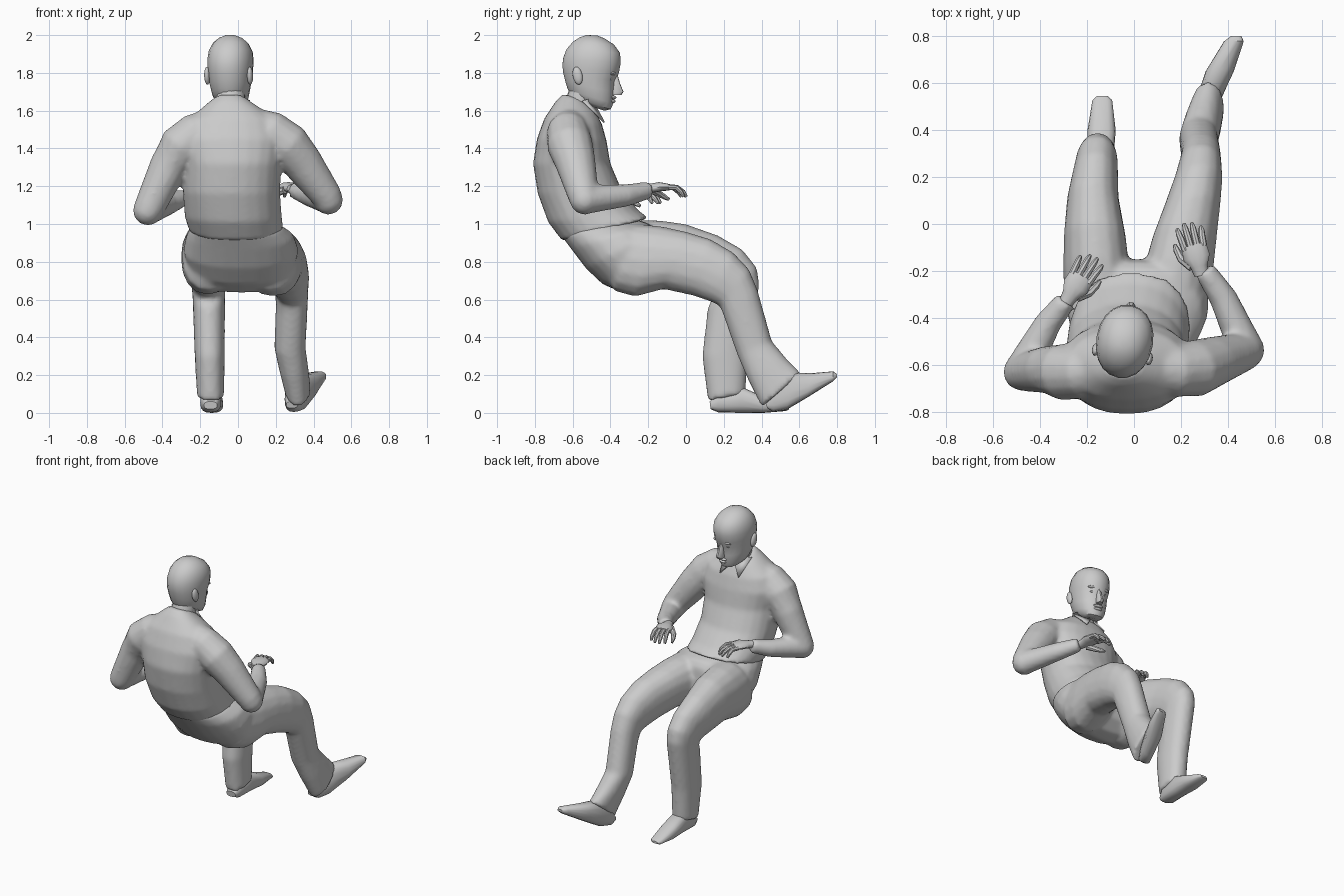
import bpy, bmesh, math
from mathutils import Vector, Matrix


def finish(name, bm):
    bmesh.ops.recalc_face_normals(bm, faces=bm.faces)
    me = bpy.data.meshes.new(name)
    bm.to_mesh(me)
    bm.free()
    ob = bpy.data.objects.new(name, me)
    bpy.context.collection.objects.link(ob)
    return ob


def loft(name, rings, n=16, p=1.0):
    """Skin rings given as (centre, half axis u, half axis v)."""
    bm = bmesh.new()
    loops = []
    for c, u, v in rings:
        loop = []
        for i in range(n):
            a = 2 * math.pi * i / n
            ca, sa = math.cos(a), math.sin(a)
            loop.append(bm.verts.new(c + u * math.copysign(abs(ca) ** p, ca)
                                     + v * math.copysign(abs(sa) ** p, sa)))
        loops.append(loop)
    for A, B in zip(loops, loops[1:]):
        for i in range(n):
            j = (i + 1) % n
            bm.faces.new((A[i], A[j], B[j], B[i]))
    bm.faces.new(loops[0])
    bm.faces.new(loops[-1])
    return finish(name, bm)


def profile(name, rows, n=16, p=0.9):
    """Rows: two opposite points (y, z, y, z) of the side outline, centre x, half width."""
    rings = []
    for y1, z1, y2, z2, cx, hw in rows:
        a, b = Vector((cx, y1, z1)), Vector((cx, y2, z2))
        rings.append(((a + b) / 2, Vector((hw, 0, 0)), (b - a) / 2))
    return loft(name, rings, n, p)


def tube(name, pts, n=14):
    """Round limb through (x, y, z, radius) points."""
    P = [Vector(q[:3]) for q in pts]
    rings = []
    for i, q in enumerate(pts):
        t = (P[min(i + 1, len(P) - 1)] - P[max(i - 1, 0)]).normalized()
        u = t.cross(Vector((0.1, -0.3, 1))).normalized()
        rings.append((P[i], u * q[3], u.cross(t) * q[3]))
    return loft(name, rings, n)


def blob(name, loc, size, rot=0):
    bm = bmesh.new()
    M = Matrix.Translation(loc) @ Matrix.Rotation(rot, 4, 'X') @ Matrix.Diagonal((*size, 1))
    bmesh.ops.create_uvsphere(bm, u_segments=16, v_segments=10, radius=1, matrix=M)
    return finish(name, bm)


def fuse(name, parts, voxel=.014):
    """Join overlapping volumes into one softly blended garment."""
    bpy.ops.object.select_all(action='DESELECT')
    for ob in parts:
        ob.select_set(True)
    bpy.context.view_layer.objects.active = parts[0]
    bpy.ops.object.join()
    ob = parts[0]
    ob.name = name
    m = ob.modifiers.new("blend", 'REMESH')
    m.mode, m.voxel_size, m.use_smooth_shade = 'VOXEL', voxel, True
    m = ob.modifiers.new("soften", 'SMOOTH')
    m.factor, m.iterations = .5, 6


# shirt: trunk, upper arms, elbows and forearms
trunk = profile("trunk", [
    (-.65, 1.69, -.53, 1.65, -.045, .075), (-.69, 1.65, -.48, 1.60, -.04, .135),
    (-.75, 1.56, -.445, 1.53, -.03, .245), (-.79, 1.45, -.42, 1.44, -.03, .285),
    (-.81, 1.32, -.40, 1.32, -.03, .26), (-.785, 1.16, -.34, 1.18, -.035, .257),
    (-.73, 1.01, -.25, 1.07, -.025, .257), (-.655, .91, -.195, 1.03, -.01, .25)], 24)
upper_right = tube("upper_right", [
    (.05, -.61, 1.545, .08), (.17, -.625, 1.49, .112), (.26, -.615, 1.42, .122),
    (.34, -.585, 1.325, .108), (.48, -.54, 1.135, .08)])
elbow_right = blob("elbow_right", (.478, -.537, 1.128), (.079, .079, .079))
fore_right = tube("fore_right", [
    (.478, -.535, 1.128, .077), (.38, -.315, 1.152, .06), (.3, -.195, 1.18, .046)])
upper_left = tube("upper_left", [
    (-.1, -.61, 1.545, .08), (-.22, -.63, 1.48, .112), (-.3, -.63, 1.41, .122),
    (-.37, -.62, 1.3, .102), (-.475, -.63, 1.075, .082)])
elbow_left = blob("elbow_left", (-.477, -.63, 1.072), (.08, .08, .08))
fore_left = tube("fore_left", [
    (-.477, -.625, 1.072, .078), (-.365, -.42, 1.108, .058), (-.29, -.325, 1.14, .046)])
fuse("shirt", [trunk, upper_right, elbow_right, fore_right, upper_left, elbow_left, fore_left])

# trousers: seat and two legs, thigh to cuff
seat = profile("seat", [
    (-.67, .95, -.25, 1.02, -.01, .24), (-.61, .87, -.19, 1.0, .01, .285),
    (-.53, .765, -.16, .96, .015, .305), (-.44, .68, -.15, .87, .02, .285),
    (-.33, .635, -.15, .77, .02, .23), (-.24, .65, -.16, .72, .02, .15)], 24)
leg_right = profile("leg_right", [
    (-.37, .93, -.45, .75, .14, .1), (-.26, 1.0, -.38, .645, .165, .15),
    (-.14, .99, -.27, .615, .187, .15), (.0, .96, -.12, .655, .215, .137),
    (.13, .92, .04, .62, .25, .118), (.25, .85, .14, .585, .275, .102),
    (.335, .76, .18, .565, .283, .09), (.38, .65, .2, .51, .285, .085),
    (.455, .38, .27, .31, .275, .083), (.535, .285, .325, .18, .295, .078),
    (.61, .21, .4, .03, .317, .068)])
leg_left = profile("leg_left", [
    (-.37, .93, -.45, .75, -.12, .1), (-.26, 1.02, -.38, .645, -.145, .15),
    (-.14, 1.02, -.27, .625, -.16, .142), (.0, 1.0, -.1, .66, -.167, .132),
    (.17, .94, .05, .64, -.175, .11), (.3, .865, .115, .62, -.165, .097),
    (.375, .77, .14, .6, -.158, .09), (.39, .68, .115, .56, -.155, .086),
    (.33, .32, .085, .3, -.15, .08), (.315, .1, .115, .065, -.145, .072)])
fuse("trousers", [seat, leg_right, leg_left])

# shoes, heel to toe
profile("shoe_right", [
    (.42, .06, .43, .025, .285, .03), (.48, .14, .46, .005, .295, .048),
    (.57, .21, .53, .015, .325, .053), (.66, .21, .64, .08, .365, .06),
    (.78, .22, .775, .165, .425, .042), (.8, .205, .8, .188, .435, .022)], p=.75)
profile("shoe_left", [
    (.125, .06, .13, .02, -.145, .035), (.17, .11, .17, .003, -.145, .055),
    (.29, .14, .29, .0, -.142, .056), (.39, .095, .41, .0, -.138, .06),
    (.525, .045, .53, .01, -.135, .042), (.545, .033, .545, .018, -.135, .022)], p=.75)


# hands: palm, four bent fingers and a thumb
def hand(side, wrist, fwd, thumb):
    f = Vector(fwd).normalized()
    s = Vector((f.y, -f.x, 0)) * thumb
    w = Vector(wrist)

    def at(a, b, c):
        return w + f * a + s * b + Vector((0, 0, c))
    up = Vector((0, 0, 1))
    loft("palm_" + side, [(at(a, 0, c), s * hw, up * t) for a, c, hw, t in (
        (-.03, 0, .03, .025), (.01, .005, .037, .025),
        (.05, .012, .057, .025), (.105, .01, .054, .017))], 12)
    for i, ln in enumerate((.085, .1, .095, .07)):
        b = .04 - .027 * i
        tube(f"finger_{side}_{i + 1}", [
            (*at(.09, b, .01), .0155), (*at(.1 + ln * .45, b * 1.1, .008), .0145),
            (*at(.1 + ln * .8, b * 1.2, -.015), .013), (*at(.1 + ln, b * 1.22, -.04), .008)], 8)
    tube("thumb_" + side, [
        (*at(.015, .03, -.005), .021), (*at(.06, .065, -.022), .018),
        (*at(.1, .075, -.042), .014), (*at(.125, .077, -.055), .008)], 8)


hand("right", (.28, -.19, 1.185), (-.26, .97, 0), -1)
hand("left", (-.275, -.31, 1.15), (.52, .85, 0), 1)

# neck and collar
tube("neck", [(-.04, -.575, 1.58, .085), (-.04, -.555, 1.66, .078), (-.035, -.53, 1.74, .075)])
for sx, side in ((-1, "left"), (1, "right")):
    bm = bmesh.new()
    pts = [(.012, -.475, 1.605), (.07, -.51, 1.66), (.1, -.55, 1.65), (.07, -.437, 1.535)]
    bm.faces.new([bm.verts.new((-.04 + sx * x, y, z)) for x, y, z in pts])
    flap = finish("collar_flap_" + side, bm)
    flap.modifiers.new("thickness", 'SOLIDIFY').thickness = .01

# head with its features, modelled straight then turned a little
head = [profile("head", [
    (-.60, 1.665, -.43, 1.60, -.04, .05), (-.615, 1.69, -.397, 1.608, -.04, .08),
    (-.63, 1.72, -.382, 1.64, -.04, .095), (-.642, 1.76, -.378, 1.70, -.04, .107),
    (-.652, 1.80, -.372, 1.76, -.04, .113), (-.657, 1.84, -.353, 1.80, -.04, .119),
    (-.652, 1.88, -.343, 1.855, -.04, .121), (-.635, 1.925, -.347, 1.905, -.04, .115),
    (-.60, 1.965, -.38, 1.95, -.04, .093), (-.565, 1.987, -.43, 1.982, -.04, .062),
    (-.53, 2.0, -.47, 1.998, -.04, .025)], 20, .95)]
head.append(profile("nose", [
    (-.40, 1.79, -.36, 1.79, -.04, .012), (-.40, 1.74, -.347, 1.745, -.04, .016),
    (-.40, 1.70, -.328, 1.70, -.04, .022), (-.40, 1.685, -.34, 1.682, -.04, .02)], 10))
head.append(blob("lips", (-.04, -.386, 1.65), (.03, .014, .01)))
head.append(blob("moustache", (-.04, -.382, 1.67), (.036, .014, .01)))
for sx, side in ((-1, "left"), (1, "right")):
    head.append(blob("ear_" + side, (-.04 + sx * .115, -.555, 1.785), (.016, .026, .048), .2))
    head.append(blob("brow_" + side, (-.04 + sx * .042, -.38, 1.797), (.034, .018, .01)))
    head.append(blob("eye_" + side, (-.04 + sx * .04, -.39, 1.768), (.018, .013, .008)))
pivot = Matrix.Translation((-.04, -.5, 0))
turn = pivot @ Matrix.Rotation(math.radians(-10), 4, 'Z') @ pivot.inverted()
for ob in head:
    ob.data.transform(turn)

# smooth shading with hard edges kept crisp
bpy.ops.object.select_all(action='SELECT')
bpy.context.view_layer.objects.active = head[0]
bpy.ops.object.shade_smooth_by_angle(angle=math.radians(40))
